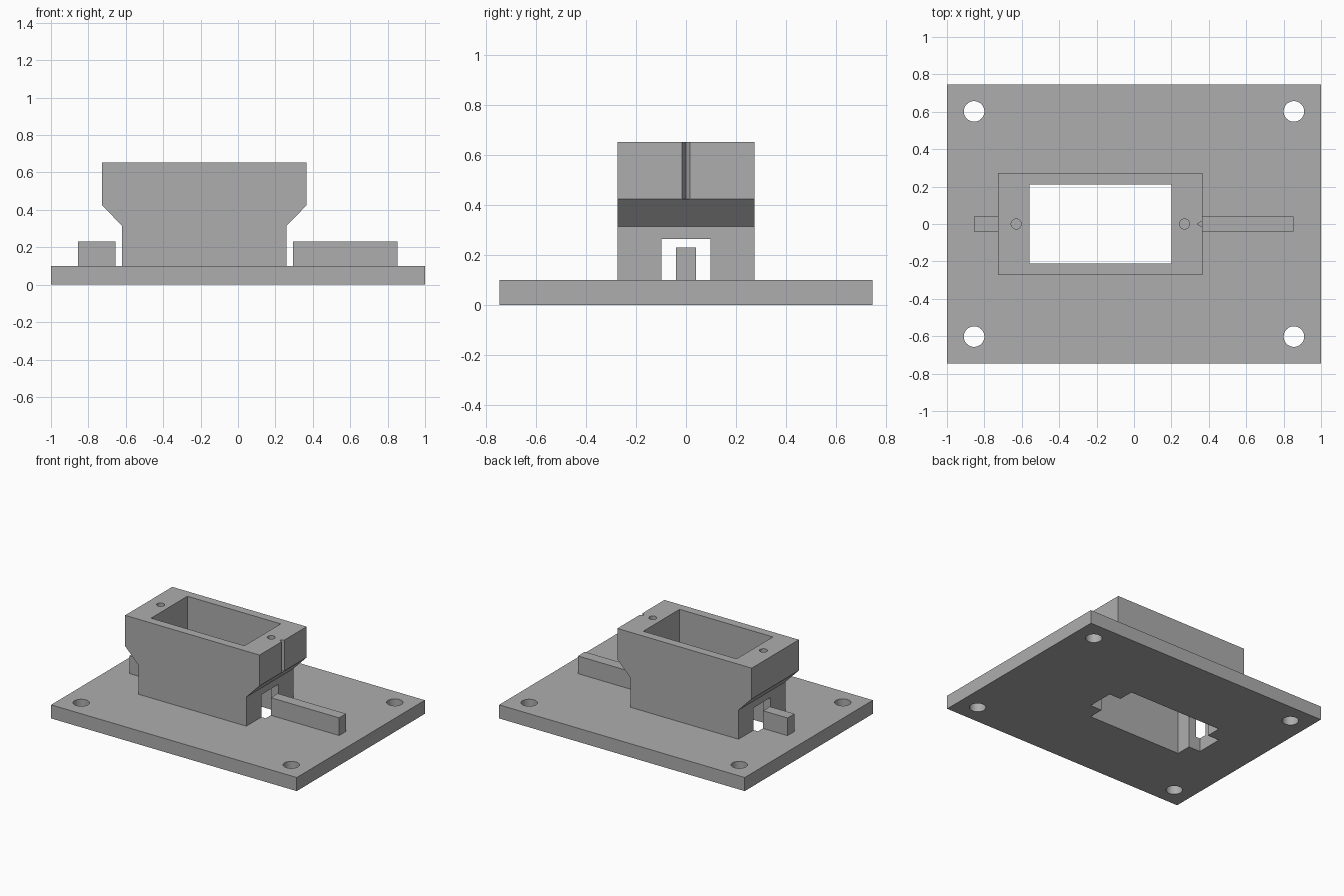
import bpy
import bmesh
import math
from mathutils import Matrix, Vector

if "Cube" in bpy.data.objects:
    bpy.data.objects.remove(bpy.data.objects["Cube"], do_unlink=True)

grey = bpy.data.materials.new("plain grey")
grey.use_nodes = True
grey.diffuse_color = (0.42, 0.42, 0.42, 1)
grey.node_tree.nodes["Principled BSDF"].inputs["Base Color"].default_value = grey.diffuse_color

PLATE_TOP = 0.1
HOUSING_TOP = 0.652
CENTRE = -0.18      # housing centre along x


def finish(name, bm):
    bmesh.ops.recalc_face_normals(bm, faces=bm.faces)
    mesh = bpy.data.meshes.new(name)
    bm.to_mesh(mesh)
    bm.free()
    mesh.materials.append(grey)
    obj = bpy.data.objects.new(name, mesh)
    bpy.context.collection.objects.link(obj)
    return obj


def box(name, x, y, z):
    bm = bmesh.new()
    bmesh.ops.create_cube(bm, size=1)
    for v in bm.verts:
        v.co = Vector([r[0] if c < 0 else r[1] for c, r in zip(v.co, (x, y, z))])
    return finish(name, bm)


def prism(name, points, direction):
    bm = bmesh.new()
    face = bm.faces.new([bm.verts.new(p) for p in points])
    new = bmesh.ops.extrude_face_region(bm, geom=[face])["geom"]
    verts = [g for g in new if isinstance(g, bmesh.types.BMVert)]
    bmesh.ops.translate(bm, verts=verts, vec=direction)
    return finish(name, bm)


def cylinder(name, x, y, z, radius):
    bm = bmesh.new()
    bmesh.ops.create_cone(bm, cap_ends=True, segments=32, radius1=radius, radius2=radius,
                          depth=z[1] - z[0],
                          matrix=Matrix.Translation((x, y, sum(z) / 2)))
    return finish(name, bm)


def cut(obj, cutters):
    bpy.context.view_layer.objects.active = obj
    for cutter in cutters:
        mod = obj.modifiers.new("cut", 'BOOLEAN')
        mod.operation = 'DIFFERENCE'
        mod.solver = 'EXACT'
        mod.object = cutter
        bpy.ops.object.modifier_apply(modifier=mod.name)
        bpy.data.objects.remove(cutter, do_unlink=True)


def cavity():
    return box("cavity_cutter", (CENTRE - 0.38, CENTRE + 0.38), (-0.211, 0.211), (-1, 1))


def passage(reach, top):
    return box("passage_cutter", (CENTRE - reach, CENTRE + reach), (-0.098, 0.098), (-1, top))


# Base plate with corner holes and a cross-shaped opening
plate = box("base_plate", (-1, 1), (-0.745, 0.745), (0, PLATE_TOP))
corner_holes = [cylinder("hole_cutter", sx * 0.855, sy * 0.602, (-0.1, 0.2), 0.055)
                for sx in (-1, 1) for sy in (-1, 1)]
cut(plate, corner_holes + [cavity(), passage(0.475, 0.2)])

# Housing: flared profile extruded front to back
half = [(0.44, PLATE_TOP), (0.44, 0.315), (0.547, 0.425), (0.547, HOUSING_TOP)]
outline = [(CENTRE + x, z) for x, z in half]
outline += [(CENTRE - x, z) for x, z in reversed(half)]
housing = prism("housing", [(x, -0.274, z) for x, z in outline], (0, 0.548, 0))

# Housing cuts: cavity, end archways, screw holes and a key groove
screw_holes = [cylinder("screw_cutter", CENTRE + s * 0.45, 0, (0.42, 0.8), 0.027)
               for s in (-1, 1)]
side = CENTRE + 0.547
groove = prism("groove_cutter",
               [(side - 0.03, 0, 0.425), (side + 0.01, -0.022, 0.425), (side + 0.01, 0.022, 0.425)],
               (0, 0, 0.4))
cut(housing, [cavity(), passage(1, 0.265), groove] + screw_holes)

# Guide rails on either side of the housing
rail_y, rail_z = (-0.04, 0.04), (PLATE_TOP, 0.23)
left_rail = box("left_rail", (0.295, 0.852), rail_y, rail_z)
right_rail = box("right_rail", (-0.855, -0.655), rail_y, rail_z)

# Smooth the round holes while keeping hard edges
bpy.ops.object.select_all(action='DESELECT')
for part in (plate, housing, left_rail, right_rail):
    part.select_set(True)
bpy.context.view_layer.objects.active = plate
bpy.ops.object.shade_smooth_by_angle(angle=math.radians(30))
